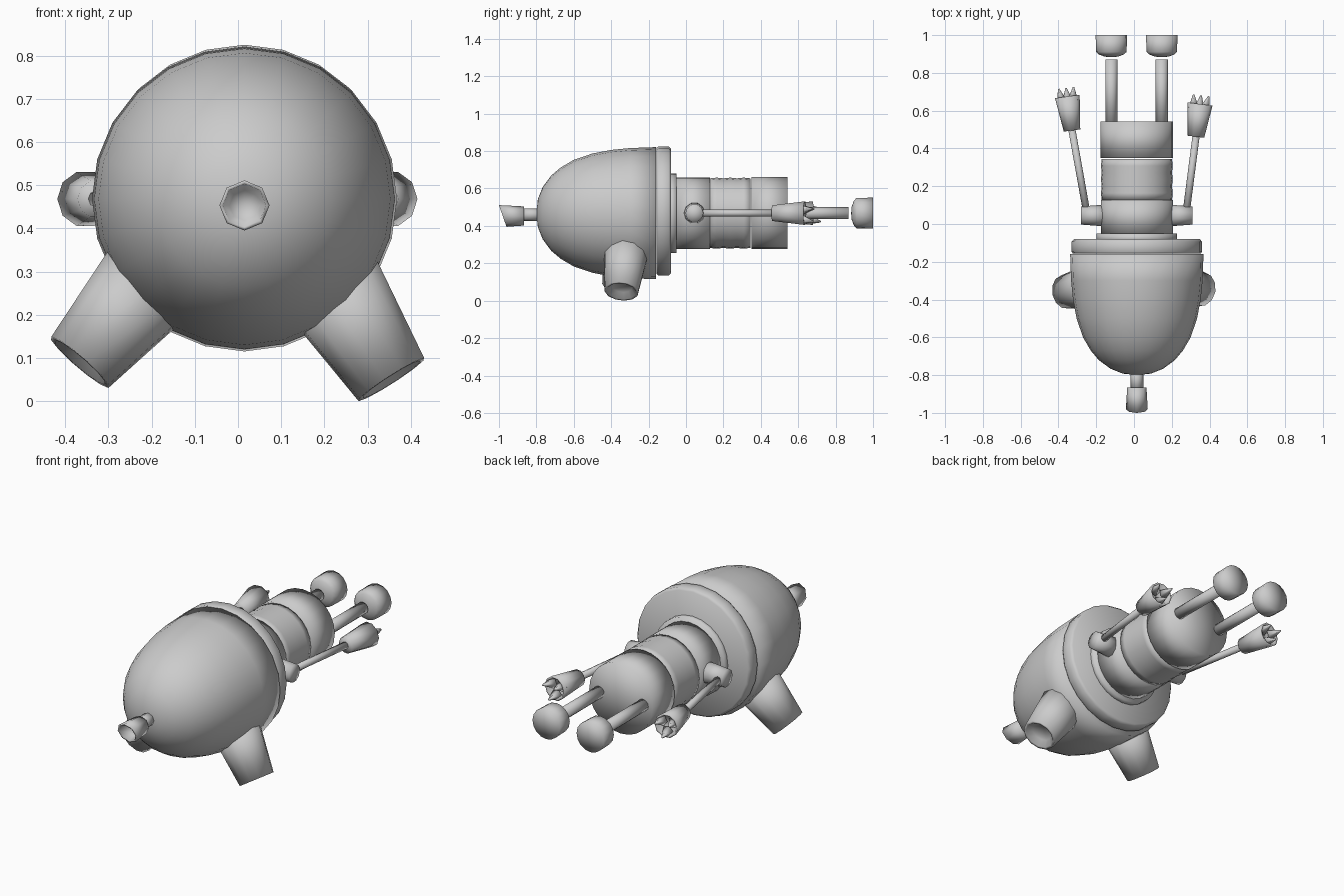
import bpy, bmesh, math
from mathutils import Vector

cube = bpy.data.objects.get("Cube")
if cube:
    bpy.data.objects.remove(cube, do_unlink=True)

CX, CZ = 0.015, 0.468


def lathe(name, origin, direction, profile, sides=16):
    """Spin (distance along axis, radius) points around an axis; smooth shaded."""
    origin = Vector(origin)
    turn = Vector(direction).to_track_quat('Z', 'Y')
    bm = bmesh.new()
    rings = []
    for dist, radius in profile:
        count = sides if radius > 0 else 1
        ring = []
        for i in range(count):
            a = math.tau * i / sides
            p = Vector((radius * math.cos(a), radius * math.sin(a), dist))
            ring.append(bm.verts.new(origin + turn @ p))
        rings.append(ring)
    for lower, upper in zip(rings, rings[1:]):
        for i in range(sides):
            j = (i + 1) % sides
            corners = [lower[i % len(lower)], lower[j % len(lower)],
                       upper[j % len(upper)], upper[i % len(upper)]]
            bm.faces.new(list(dict.fromkeys(corners)))
    bmesh.ops.recalc_face_normals(bm, faces=bm.faces)
    for face in bm.faces:
        face.smooth = True
    mesh = bpy.data.meshes.new(name)
    bm.to_mesh(mesh)
    bm.free()
    obj = bpy.data.objects.new(name, mesh)
    bpy.context.collection.objects.link(obj)
    return obj


def between(name, start, end, r1, r2, sides=12, hollow=0.0):
    """Tapered tube from start to end, with an optional recess in its end."""
    axis = Vector(end) - Vector(start)
    length = axis.length
    profile = [(0, 0), (0, r1), (length, r2)]
    if hollow:
        profile += [(length, r2 * 0.86), (length - hollow, r2 * 0.6)]
    profile.append((length - hollow, 0))
    return lathe(name, start, axis, profile, sides)


def along_body(name, y, profile, z=CZ):
    return lathe(name, (CX, y, z), (0, 1, 0), profile, 24)


# Large bell-shaped lower body and its collar
along_body("body_dome", -0.80, [
    (0, 0), (0.008, 0.075), (0.034, 0.14), (0.08, 0.202), (0.13, 0.244),
    (0.20, 0.285), (0.30, 0.319), (0.40, 0.338), (0.50, 0.348),
    (0.64, 0.353), (0.64, 0)])
along_body("collar", -0.157, [
    (0, 0), (0, 0.338), (0.01, 0.345), (0.064, 0.345), (0.077, 0.333),
    (0.077, 0)], 0.48)
along_body("neck_disc", -0.10, [(0, 0), (0, 0.213), (0.05, 0.213), (0.05, 0)])

# Cylindrical torso, ribbed middle and head
along_body("torso", -0.05, [(0, 0), (0, 0.191), (0.178, 0.191), (0.178, 0)])
ribs = [(0, 0)]
for i in range(7):
    ribs.append((i * 0.036, 0.19 if i % 2 else 0.186))
along_body("ribbed_waist", 0.128, ribs + [(0.216, 0)])
along_body("head", 0.35, [(0, 0), (0, 0.192), (0.192, 0.192), (0.192, 0)])

# Eyes floating just beyond their stalks
for side, x in (("right", -0.12), ("left", 0.147)):
    between(side + "_eye_stalk", (x, 0.52, CZ), (x, 0.87, CZ), 0.032, 0.032)
    lathe(side + "_eye", (x, 0.883, CZ), (0, 1, 0), [
        (0, 0), (0.003, 0.035), (0.014, 0.065), (0.028, 0.081),
        (0.117, 0.083), (0.117, 0)])

# Nozzle on the tip of the dome, with a slanted mouth
between("nozzle_pipe", (CX, -0.77, 0.46), (CX, -0.88, 0.46), 0.034, 0.034, 8)
nozzle = between("nozzle", (CX, -0.865, 0.453), (CX, -0.98, 0.453),
                 0.051, 0.058, 8, hollow=0.06)
for v in nozzle.data.vertices:
    if v.co.y < -0.95:
        v.co.y -= (v.co.z - 0.453) * 0.35

# Splayed hollow legs
between("left_leg", (0.195, -0.315, 0.30), (0.355, -0.345, 0.05),
        0.128, 0.092, 12, hollow=0.03)
between("right_leg", (-0.185, -0.32, 0.30), (-0.366, -0.36, 0.09),
        0.126, 0.09, 12, hollow=0.03)

# Arms: shoulder stub, thin rod, cup hand and stubby claws
ARMS = (
    ("right", (-0.15, -0.28), (-0.25, 0.06), (-0.328, 0.495), (-0.353, 0.675)),
    ("left", (0.18, 0.31), (0.275, 0.05), (0.328, 0.462), (0.35, 0.635)),
)
for side, shoulder, elbow, wrist, tip in ARMS:
    between(side + "_shoulder", (shoulder[0], 0.045, CZ),
            (shoulder[1], 0.045, CZ), 0.058, 0.048, 10)
    start, base, end = (Vector((x, y, CZ)) for x, y in (elbow, wrist, tip))
    between(side + "_arm", start, base, 0.019, 0.019, 8)
    between(side + "_hand", base, end, 0.044, 0.066, 10, hollow=0.03)
    axis = (end - base).normalized()
    turn = axis.to_track_quat('Z', 'Y')
    for i in range(3):
        a = math.tau * i / 3 + math.pi / 6
        out = turn @ Vector((math.cos(a), math.sin(a), 0))
        between(f"{side}_claw_{i + 1}", end + out * 0.034 - axis * 0.02,
                end + out * 0.046 + axis * 0.046, 0.029, 0.004, 5)
